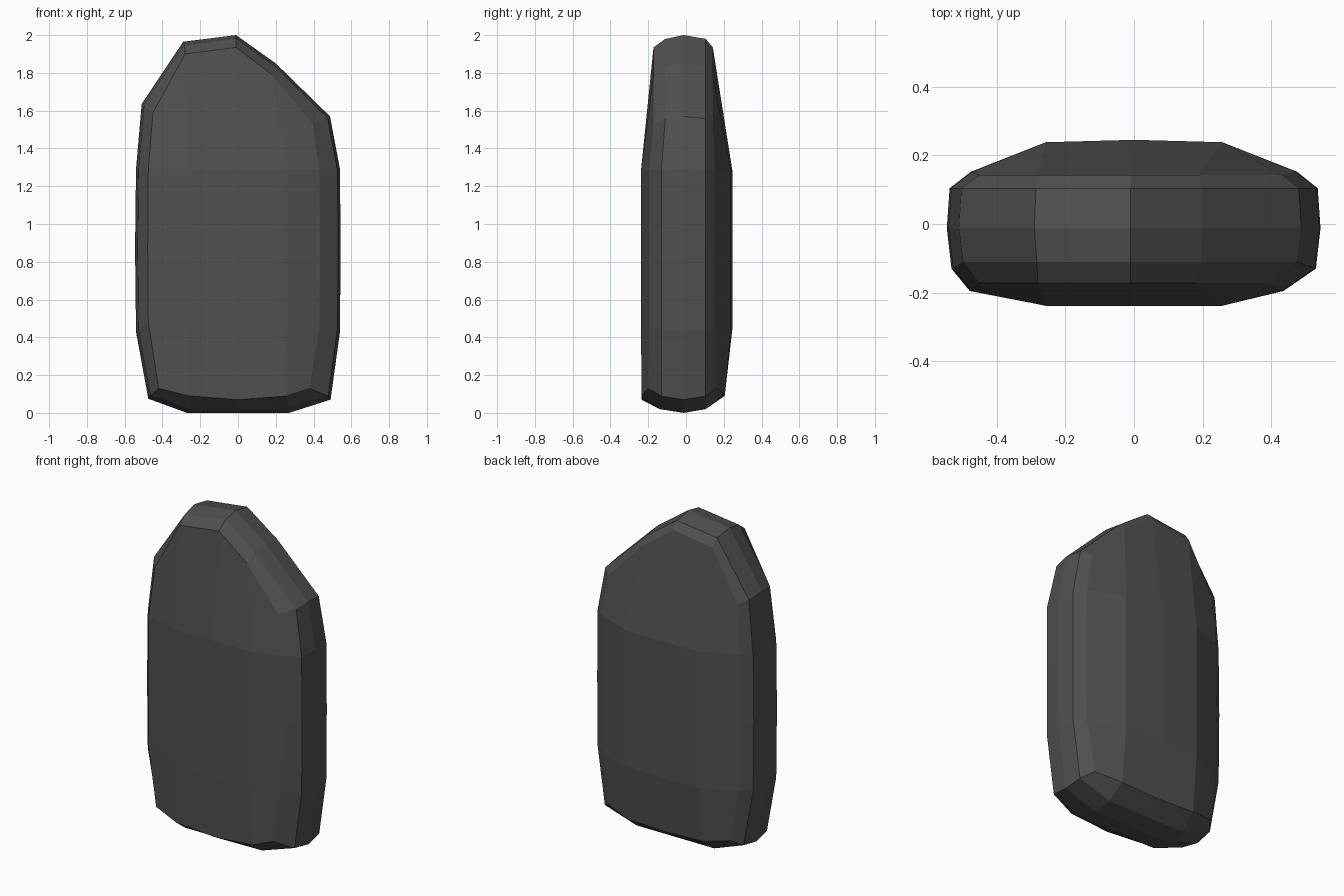
import bpy, bmesh

if "Cube" in bpy.data.objects:
    bpy.data.objects.remove(bpy.data.objects["Cube"])

# Outlines (x, z): 16 points each, from bottom left, anticlockwise seen from the front
MID = [(-.475, .075), (-.27, 0), (0, 0), (.27, 0), (.49, .07),
       (.54, .43), (.543, .87), (.54, 1.29), (.487, 1.57),
       (.20, 1.85), (-.01, 2.0), (-.29, 1.965),
       (-.51, 1.635), (-.54, 1.29), (-.545, .87), (-.54, .43)]
FRONT = [(-.42, .13), (-.26, .09), (0, .07), (.26, .09), (.38, .13),
         (.43, .45), (.435, .87), (.43, 1.29), (.395, 1.53),
         (.18, 1.79), (-.01, 1.935), (-.28, 1.90),
         (-.45, 1.59), (-.475, 1.29), (-.478, .87), (-.475, .48)]
BACK = [(-.42, .13), (-.26, .10), (0, .09), (.26, .10), (.42, .13),
        (.472, .45), (.475, .87), (.472, 1.29), (.43, 1.54),
        (.19, 1.79), (-.01, 1.935), (-.28, 1.90),
        (-.45, 1.59), (-.472, 1.29), (-.475, .87), (-.472, .45)]


def depths(corner, bottom, side, top):
    """Depth of each rim point of a face."""
    return ([corner] + [bottom] * 3 + [corner] + [side] * 3 + [top] * 5 + [side] * 3)


def rim(i, j):
    """Outline index of a border cell of the 5 x 5 face grid."""
    if j == 0:
        return i
    if i == 4:
        return 4 + j
    if j == 4:
        return 12 - i
    return 16 - j


bm = bmesh.new()


def ring(outline, ys):
    return [bm.verts.new((x, y, z)) for (x, z), y in zip(outline, ys)]


def shrink(f):
    return [(x * f, 1 + (z - 1) * .98) for x, z in MID]


# Stacked rings through the thickness of the stone
rings = [ring(FRONT, depths(-.20, -.235, -.195, -.172)),
         ring(shrink(.975), depths(-.13, -.14, -.13, -.11)),
         ring(MID, [-.012] * 16),
         ring(shrink(.985), [.104] * 16),
         ring(BACK, depths(.16, .205, .152, .142))]
for a, b in zip(rings, rings[1:]):
    for k in range(16):
        n = (k + 1) % 16
        bm.faces.new((a[k], b[k], b[n], a[n]))

# Slightly bulged front and back faces
for edge, sign in ((rings[0], -1), (rings[-1], 1)):
    grid = {}
    for i in range(5):
        for j in range(5):
            if i in (0, 4) or j in (0, 4):
                grid[i, j] = edge[rim(i, j)]
            else:
                y = sign * (.245 if i == 2 and sign > 0 else .238)
                grid[i, j] = bm.verts.new(((i - 2) * .257, y, (.44, .87, 1.285)[j - 1]))
    for i in range(4):
        for j in range(4):
            bm.faces.new((grid[i, j], grid[i + 1, j], grid[i + 1, j + 1], grid[i, j + 1]))

bmesh.ops.recalc_face_normals(bm, faces=bm.faces)
mesh = bpy.data.meshes.new("standing_stone")
bm.to_mesh(mesh)
bm.free()
stone = bpy.data.objects.new("standing_stone", mesh)
bpy.context.collection.objects.link(stone)

# Dark stone colour
mat = bpy.data.materials.new("dark_stone")
mat.diffuse_color = (.08, .08, .08, 1)
mat.use_nodes = True
mat.node_tree.nodes["Principled BSDF"].inputs["Base Color"].default_value = mat.diffuse_color
mesh.materials.append(mat)
